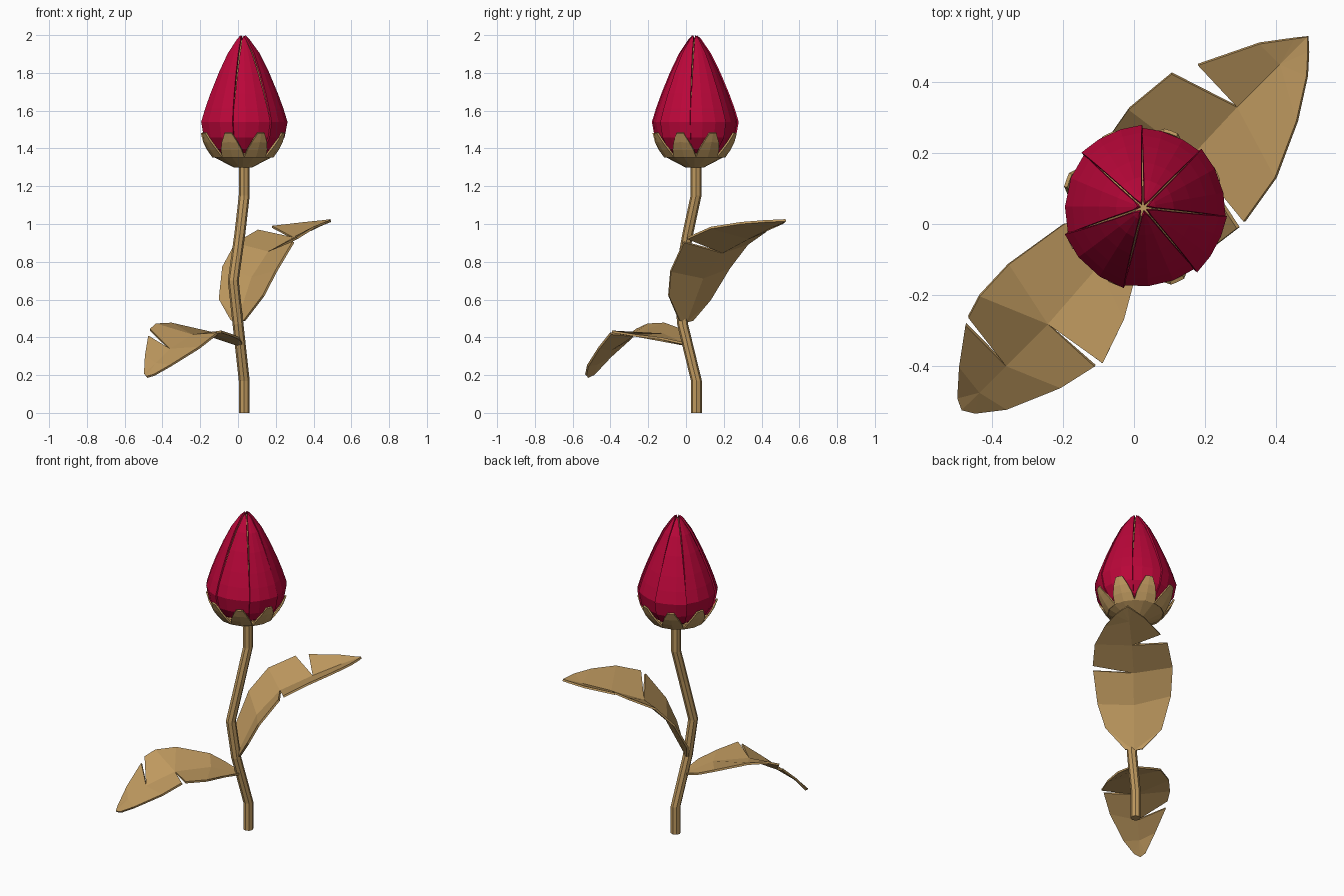
import bpy, bmesh, math

if "Cube" in bpy.data.objects:
    bpy.data.objects.remove(bpy.data.objects["Cube"])

def material(name, rgb):
    m = bpy.data.materials.new(name)
    m.diffuse_color = (*rgb, 1)
    m.use_nodes = True
    m.node_tree.nodes["Principled BSDF"].inputs["Base Color"].default_value = m.diffuse_color
    return m

TAN = material("tan", (0.52, 0.32, 0.115))
RED = material("crimson", (0.50, 0.002, 0.042))
CX, CY = 0.026, 0.046            # bud centre

def make(name, verts, faces, mat, thick=0, offset=0):
    me = bpy.data.meshes.new(name)
    me.from_pydata(verts, [], faces)
    bm = bmesh.new()
    bm.from_mesh(me)
    bmesh.ops.remove_doubles(bm, verts=bm.verts, dist=0.0005)
    bmesh.ops.recalc_face_normals(bm, faces=bm.faces)
    bm.to_mesh(me)
    bm.free()
    me.materials.append(mat)
    ob = bpy.data.objects.new(name, me)
    bpy.context.collection.objects.link(ob)
    if thick:
        s = ob.modifiers.new("thickness", 'SOLIDIFY')
        s.thickness, s.offset = thick, offset
    return ob

def tube(name, rings, sides, mat):
    """Closed skin through horizontal rings (x, y, z, radius)."""
    v = [(x + r * math.cos(2 * math.pi * k / sides), y + r * math.sin(2 * math.pi * k / sides), z)
         for x, y, z, r in rings for k in range(sides)]
    f = [(i * sides + k, i * sides + (k + 1) % sides, (i + 1) * sides + (k + 1) % sides, (i + 1) * sides + k)
         for i in range(len(rings) - 1) for k in range(sides)]
    f += [tuple(range(sides)), tuple(range(len(v) - sides, len(v)))]
    return make(name, v, f, mat)

def polar(a, r, z):
    return (CX + r * math.cos(a), CY + r * math.sin(a), z)

# stem
path = [(.033, .055, 0), (.033, .055, .17), (.0, -.018, .47), (-.025, -.035, .70),
        (.01, .01, .95), (.033, .053, 1.15), (.033, .053, 1.32)]
tube("stem", [(*p, .029) for p in path], 8, TAN)

# inner bud core, seen through the gaps between petals
profile = [(.10, 1.365), (.165, 1.40), (.205, 1.46), (.220, 1.54), (.199, 1.61), (.170, 1.69),
           (.125, 1.80), (.077, 1.90), (.028, 1.975)]
tube("bud_core", [(CX, CY, z, r * .86) for r, z in profile], 14, TAN)

# seven petals between uneven seams, alternately proud of each other
seams = [-6, 45, 91, 138, 199, 256, 310, 354]
fill = [1.03, 1.03, 1.03, 1.02, 1.0, .985, .96, .92, .8]
for i in range(7):
    a0, a1 = math.radians(seams[i]), math.radians(seams[i + 1])
    mid, half = (a0 + a1) / 2, (a1 - a0) / 2
    proud = (.004, -.004, .004, -.005, .004, -.004, .008)[i]
    verts, faces = [], []
    for (r, z), w in zip(profile, fill):
        for t in (-1, -.35, .35, 1):
            rr = r + min(proud, r * .1) + .02 * r * t * t
            verts.append(polar(mid + half * w * t, rr, z))
    for j in range(len(profile) - 1):
        for k in range(3):
            b = j * 4 + k
            faces.append((b, b + 1, b + 5, b + 4))
    verts.append(polar(mid, .012, 1.995))     # petal tip
    n = len(verts) - 1
    faces += [(n - 4 + k, n - 3 + k, n) for k in range(3)]
    make(f"petal_{i + 1}", verts, faces, RED, .01)

# calyx cup
tube("calyx_cup", [(CX, CY, 1.30, .05), (CX, CY, 1.36, .165), (CX, CY, 1.375, .15)], 16, TAN)

# eight sepals
for i in range(8):
    a = math.radians(25 + 45 * i)
    rows = [(.158, 1.355, 23), (.186, 1.395, 18), (.208, 1.435, 12), (.226, 1.482, 5)]
    verts = [polar(a + math.radians(w * t), r, z) for r, z, w in rows for t in (-1, 0, 1)]
    faces = [(j * 3 + k, j * 3 + k + 1, j * 3 + k + 4, j * 3 + k + 3) for j in range(3) for k in range(2)]
    make(f"sepal_{i + 1}", verts, faces, TAN, .01)

# leaves: midrib (d, z) along the diagonal; each edge row = (midrib index, d, w, z).
# None between two rows leaves an open slit down to the midrib.
def leaf(name, sign, wm, ribs, *edges):
    s = math.sqrt(.5)
    def pt(d, w, z):
        return ((sign * d + w) * s, (sign * d - w) * s, z)
    verts, faces = [pt(d, wm * min(1, d * 3), z) for d, z in ribs], []
    tip = len(ribs) - 1
    for rows in edges:
        prev = None
        for row in rows:
            if row is None:
                prev = None
                continue
            m, d, w, z = row
            verts.append(pt(d, w, z))
            cur = (m, len(verts) - 1)
            if prev:
                faces.append((prev[0], cur[1], prev[1]) if prev[0] == m else (prev[0], m, cur[1], prev[1]))
            prev = cur
        faces.append((prev[0], tip, prev[1]))
    make(name, verts, faces, TAN, .012)

leaf("upper_leaf", 1, -.027,
     [(0, .48), (.115, .715), (.25, .85), (.44, .925), (.61, .985), (.72, 1.02)],
     [(0, 0, -.05, .49), (0, .02, -.16, .60), (1, .105, -.22, .77), (2, .22, -.24, .895),
      (3, .375, -.225, .965), None, (3, .445, -.19, .985), (4, .61, -.11, 1.005), (4, .69, -.05, 1.015)],
     [(0, 0, .05, .49), (0, .03, .16, .62), (1, .085, .20, .75), (2, .20, .215, .905), None,
      (2, .225, .215, .925), (3, .375, .19, .98), (4, .53, .12, 1.005), (4, .64, .05, 1.015), (4, .69, .005, 1.018)])
leaf("lower_leaf", -1, .027,
     [(0, .36), (.16, .415), (.37, .41), (.535, .335), (.64, .26), (.71, .19)],
     [(0, 0, -.03, .37), (0, .06, -.09, .395), (1, .14, -.14, .43), (2, .33, -.17, .472), (2, .45, -.165, .468),
      (3, .515, -.145, .44), None, (3, .535, -.135, .405), (4, .63, -.065, .30), (4, .695, -.005, .205)],
     [(0, 0, .03, .37), (0, .09, .10, .395), (1, .21, .17, .41), (2, .34, .215, .43), None,
      (2, .36, .205, .42), (3, .47, .18, .345), (4, .62, .115, .25), (4, .69, .06, .20)])
